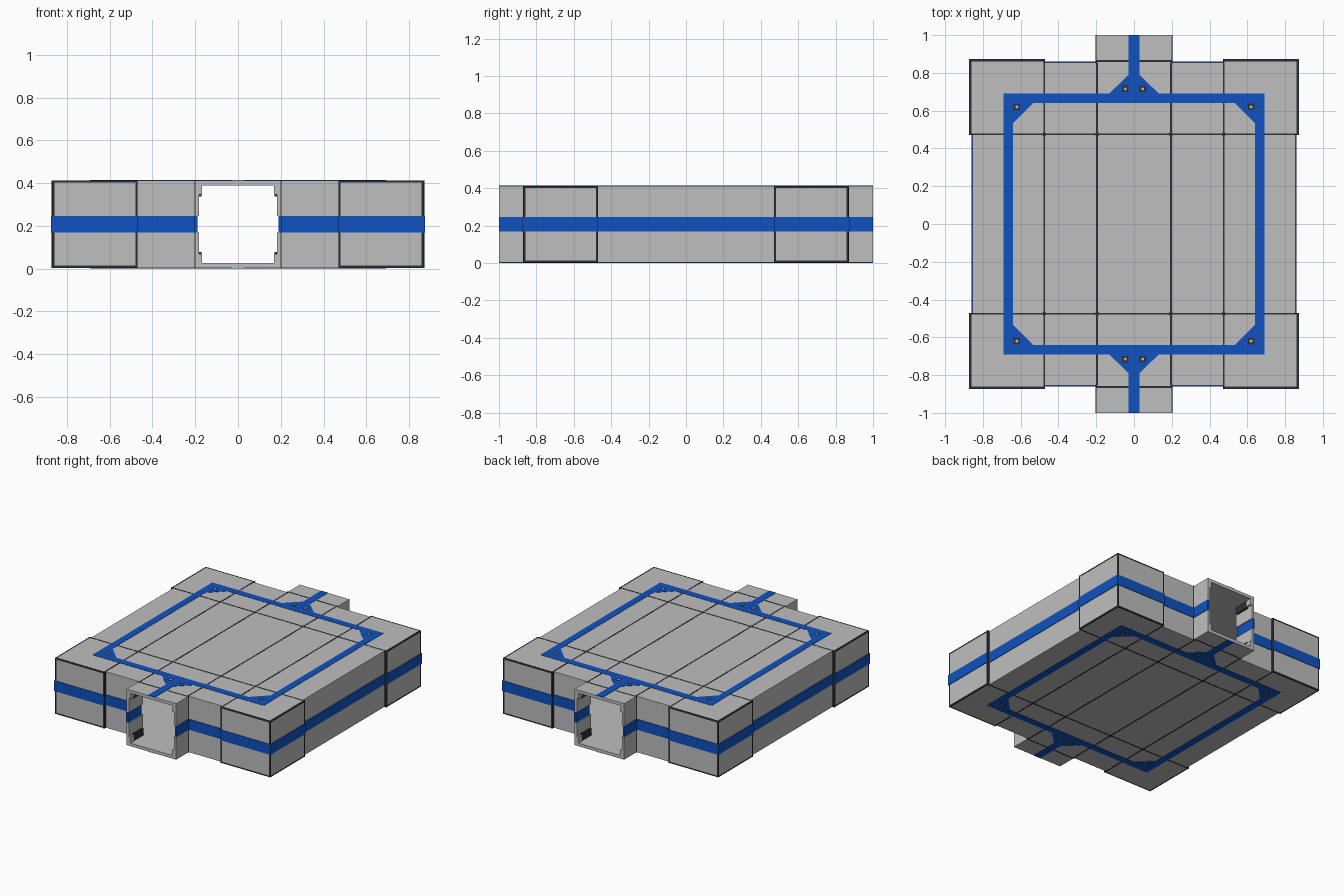
import bpy, bmesh, math

if "Cube" in bpy.data.objects:
    bpy.data.objects.remove(bpy.data.objects["Cube"])

MID = 0.2075          # height of the horizontal symmetry plane


def material(name, rgb):
    m = bpy.data.materials.new(name)
    m.diffuse_color = (*rgb, 1)
    m.use_nodes = True
    bsdf = next(n for n in m.node_tree.nodes if n.type == 'BSDF_PRINCIPLED')
    bsdf.inputs["Base Color"].default_value = (*rgb, 1)
    return m


GRAY = material("light gray", (0.52, 0.52, 0.52))
BLUE = material("blue", (0.005, 0.085, 0.53))
DARK = material("dark gray", (0.03, 0.03, 0.03))


def rect(x0, x1, y0, y1):
    return [(x0, y0), (x1, y0), (x1, y1), (x0, y1)]


def part(name, mat, prisms, bevel=0):
    """One eighth of a part from (outline, z0, z1) prisms, mirrored on x, y and z."""
    bm = bmesh.new()
    for outline, z0, z1 in prisms:
        face = bm.faces.new([bm.verts.new((x, y, z0)) for x, y in outline])
        top = bmesh.ops.extrude_face_region(bm, geom=[face], use_keep_orig=True)
        bmesh.ops.translate(bm, vec=(0, 0, z1 - z0),
                            verts=[v for v in top["geom"] if isinstance(v, bmesh.types.BMVert)])
    bmesh.ops.recalc_face_normals(bm, faces=bm.faces)
    # faces lying on a symmetry plane would end up inside the part
    inside = [f for f in bm.faces
              if any(all(abs(v.co[a]) < 1e-6 for v in f.verts) for a in range(3))]
    bmesh.ops.delete(bm, geom=inside, context='FACES')
    mesh = bpy.data.meshes.new(name)
    bm.to_mesh(mesh)
    bm.free()
    mesh.materials.append(mat)
    ob = bpy.data.objects.new(name, mesh)
    ob.location.z = MID
    bpy.context.collection.objects.link(ob)
    mirror = ob.modifiers.new("Mirror", 'MIRROR')
    mirror.use_axis = (True, True, True)
    mirror.merge_threshold = 0.0001
    if bevel:
        b = ob.modifiers.new("Bevel", 'BEVEL')
        b.width, b.segments = bevel, 2
    return ob


def outer(d=0):
    """Quarter of the plan: docking port, recessed middle, proud corner block."""
    return [(0.2 + d, 1), (0.2 + d, 0.855 + d), (0.475 - d, 0.855 + d),
            (0.475 - d, 0.87 + d), (0.87 + d, 0.87 + d), (0.87 + d, 0.475 - d),
            (0.855 + d, 0.475 - d), (0.855 + d, 0)]


def inner(e=0):
    return [(0.835 + e, 0), (0.835 + e, 0.835 + e), (0.182 + e, 0.835 + e), (0.182 + e, 1)]


# Hollow hull: floor and roof slabs, walls above and below the stripe
part("roof_and_floor", GRAY, [([(0, 0), (0, 1)] + outer(), 0.182, 0.2045)])
part("walls", GRAY, [(outer() + inner(), 0.038, 0.182)])
part("side_stripe", BLUE, [(outer(0.004) + inner(0.007), 0, 0.038)])

# Port frame: shoulders in the corners of the opening
part("port_shoulders", GRAY, [(rect(0.168, 0.184, 0.96, 1), 0.14, 0.184)])
part("port_brackets", DARK, [(rect(0.170, 0.184, 0.85, 0.96), 0.13, 0.184)])

# Dark rounded trim on the outer edges of the corner blocks
a, b = 0.858, 0.8712
part("corner_trim", DARK, [
    (rect(a, b, a, b), 0, 0.2054),
    (rect(0.475, b, a, b), 0.193, 0.2054),
    (rect(a, b, 0.475, b), 0.193, 0.2054)], bevel=0.004)

# Seams between the panels
w = 0.005
part("wall_seams", DARK, [
    (rect(0.475 - w, 0.475 + w, 0.85, 0.8715), 0, 0.2055),
    (rect(0.85, 0.8715, 0.475 - w, 0.475 + w), 0, 0.2055),
    (rect(0.2 - w, 0.204, 0.85, 0.859), 0, 0.2052)])
part("panel_seams", DARK, [
    (rect(0.195 - w, 0.195 + w, 0, 0.855), 0.2, 0.2055),
    (rect(0.475 - w, 0.475 + w, 0, 0.87), 0.2, 0.2055),
    (rect(0, 0.87, 0.475 - w, 0.475 + w), 0.2, 0.2055),
    (rect(0, 0.2, 0.862 - w, 0.862 + w), 0.2, 0.2055)])


def disc(x, y, r):
    return [(x + r * math.cos(t * math.pi / 4), y + r * math.sin(t * math.pi / 4))
            for t in range(8)]


part("seam_studs", DARK, [(disc(x, 0.475, 0.011), 0.2, 0.206) for x in (0.195, 0.475)])

# Blue frame with corner gussets and a strip out to each port
part("deck_frame", BLUE, [(
    [(0, 1), (0.028, 1), (0.028, 0.79), (0.13, 0.692), (0.692, 0.692), (0.692, 0),
     (0.64, 0), (0.64, 0.535), (0.535, 0.64), (0, 0.64)], 0.203, 0.2065)])

# Bolts on the gussets
bolts = [(0.62, 0.62), (0.046, 0.715)]
part("bolt_sockets", DARK, [(rect(x - 0.017, x + 0.017, y - 0.017, y + 0.017), 0.203, 0.207)
                            for x, y in bolts])
part("bolt_heads", GRAY, [(disc(x, y, 0.008), 0.203, 0.2075) for x, y in bolts])
